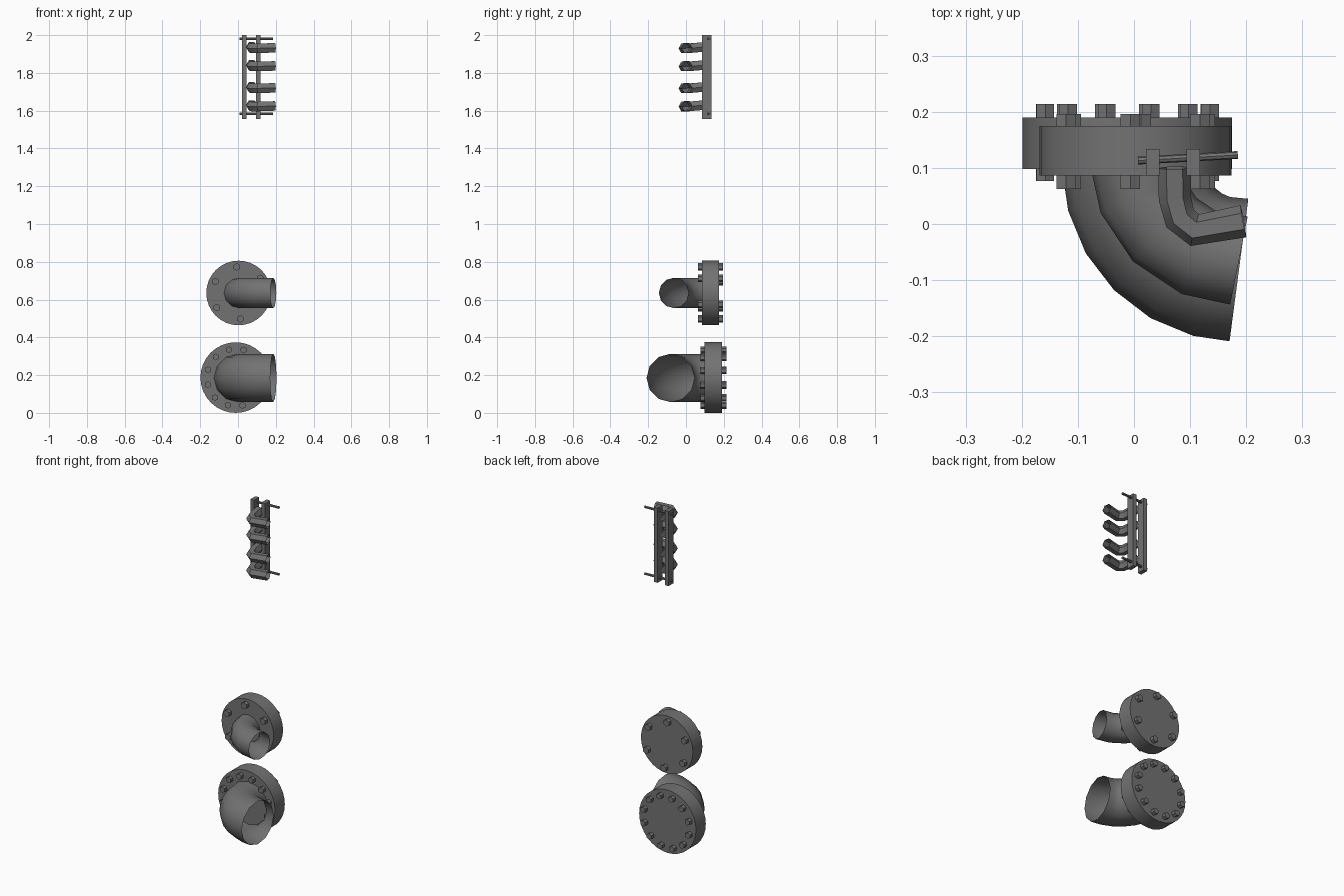
import bpy, bmesh
from math import sin, cos, pi, radians
from mathutils import Vector, Matrix

cube = bpy.data.objects.get("Cube")
if cube:
    bpy.data.objects.remove(cube)

steel = bpy.data.materials.new("dark_grey_steel")
steel.use_nodes = True
colour = (0.17, 0.17, 0.17, 1)
steel.diffuse_color = colour
steel.node_tree.nodes["Principled BSDF"].inputs["Base Color"].default_value = colour


def finish(name, bm, smooth=False):
    bmesh.ops.recalc_face_normals(bm, faces=bm.faces)
    mesh = bpy.data.meshes.new(name)
    bm.to_mesh(mesh)
    bm.free()
    mesh.materials.append(steel)
    ob = bpy.data.objects.new(name, mesh)
    bpy.context.collection.objects.link(ob)
    if smooth:
        bpy.ops.object.select_all(action='DESELECT')
        ob.select_set(True)
        bpy.context.view_layer.objects.active = ob
        bpy.ops.object.shade_smooth_by_angle(angle=radians(40))
    return ob


def add_rod(bm, a, b, radius, sides):
    a, b = Vector(a), Vector(b)
    turn = (b - a).to_track_quat('Z', 'Y').to_matrix().to_4x4()
    bmesh.ops.create_cone(bm, cap_ends=True, segments=sides, radius1=radius, radius2=radius,
                          depth=(b - a).length, matrix=Matrix.Translation((a + b) / 2) @ turn)


def tube(name, path, radius, sides):
    """Open-ended pipe swept along a path of points."""
    bm = bmesh.new()
    path = [Vector(p) for p in path]
    rings = []
    for i, p in enumerate(path):
        ahead = path[min(i + 1, len(path) - 1)] - p
        behind = p - path[max(i - 1, 0)]
        t = (ahead.normalized() + behind.normalized()).normalized()
        side = t.cross(Vector((0, 0, 1))).normalized()
        up = side.cross(t)
        rings.append([bm.verts.new(p + radius * (side * cos(k * 2 * pi / sides)
                                                 + up * sin(k * 2 * pi / sides)))
                      for k in range(sides)])
    for r, s in zip(rings, rings[1:]):
        for k in range(sides):
            n = (k + 1) % sides
            bm.faces.new((r[k], r[n], s[n], s[k]))
    return finish(name, bm, True)


def flanged_elbow(prefix, x, z, radius, y0, y1, bolts, first, ring, bolt_r, by0, by1,
                  pipe_r, pipe_z, bend_y, steps):
    # Blind flange disc
    bm = bmesh.new()
    add_rod(bm, (x, y0, z), (x, y1, z), radius, 32)
    finish(prefix + "_flange", bm, True)
    # Bolts through the flange
    bm = bmesh.new()
    for i in range(bolts):
        a = radians(first) + i * 2 * pi / bolts
        bx, bz = x + ring * cos(a), z + ring * sin(a)
        add_rod(bm, (bx, by0, bz), (bx, by1, bz), bolt_r, 6)
    finish(prefix + "_bolts", bm)
    # Quarter bend
    bend = 0.187
    path = [(bend - bend * cos(a), bend_y - bend * sin(a), pipe_z)
            for a in (i * pi / 2 / steps for i in range(steps + 1))]
    tube(prefix + "_elbow", path, pipe_r, 12)


flanged_elbow("lower", -0.012, 0.187, 0.187, 0.098, 0.19, 12, 14, 0.152, 0.018,
              0.077, 0.214, 0.128, 0.185, 0.105, 6)
flanged_elbow("upper", 0.003, 0.635, 0.171, 0.086, 0.175, 6, 34, 0.138, 0.02,
              0.0625, 0.196, 0.08, 0.635, 0.122, 4)

# Upright rails of the pipe rack
for name, x in (("outer_rail", 0.033), ("inner_rail", 0.106)):
    bm = bmesh.new()
    bmesh.ops.create_cube(bm, size=1, matrix=Matrix.Translation((x, 0.11, 1.778))
                          @ Matrix.Diagonal((0.024, 0.048, 0.444, 1)))
    finish(name, bm)

# Rods crossing the rails
for name, z in (("top_rod", 1.98), ("bottom_rod", 1.583)):
    bm = bmesh.new()
    add_rod(bm, (0.007, 0.113, z), (0.185, 0.123, z), 0.007, 8)
    finish(name, bm, True)

# Small bent pipes
for i, z in enumerate((1.93, 1.834, 1.718, 1.622)):
    tube("small_pipe_%d" % (i + 1),
         [(0.072, 0.1, z + 0.008), (0.073, 0.045, z + 0.003), (0.082, 0.01, z),
          (0.108, -0.011, z), (0.195, 0.005, z + 0.003)], 0.029, 6)
